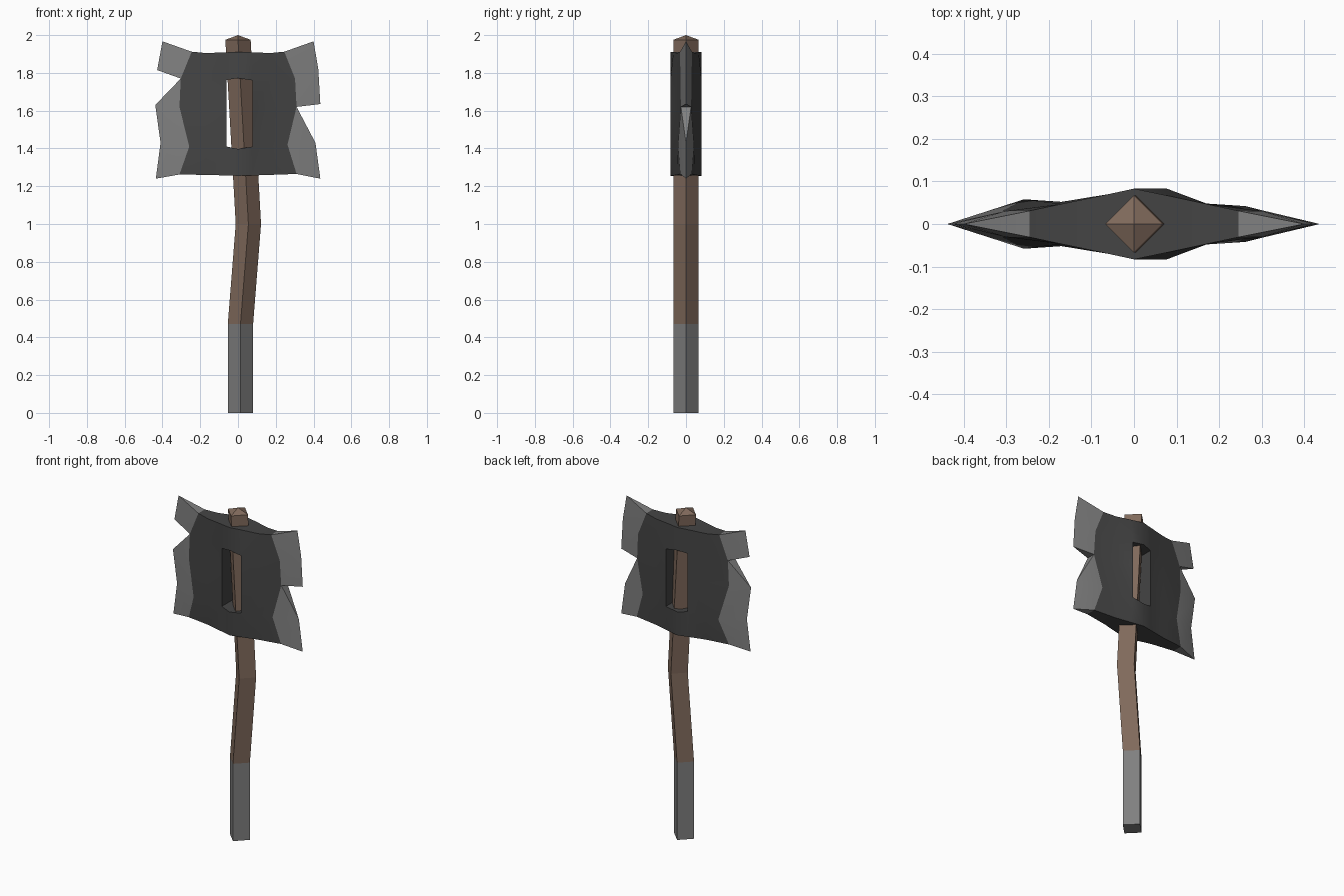
import bpy, bmesh, math

if "Cube" in bpy.data.objects:
    bpy.data.objects.remove(bpy.data.objects["Cube"])


def material(name, rgb):
    m = bpy.data.materials.new(name)
    m.diffuse_color = (*rgb, 1)
    m.use_nodes = True
    m.node_tree.nodes["Principled BSDF"].inputs["Base Color"].default_value = m.diffuse_color
    return m


WOOD = material("brown wood", (0.215, 0.143, 0.105))
GREY = material("grey steel", (0.215, 0.215, 0.215))
DARK = material("dark iron", (0.058, 0.058, 0.058))


class Builder:
    """Collects faces by coordinate, sharing vertices and skipping repeats."""

    def __init__(self):
        self.bm = bmesh.new()
        self.cache = {}

    def face(self, pts, mat=0):
        vs = []
        for p in pts:
            k = tuple(round(c, 4) for c in p)
            if k not in self.cache:
                self.cache[k] = self.bm.verts.new(k)
            if self.cache[k] not in vs:
                vs.append(self.cache[k])
        if len(vs) > 2 and not self.bm.faces.get(vs):
            self.bm.faces.new(vs).material_index = mat

    def finish(self, name, mats):
        bmesh.ops.recalc_face_normals(self.bm, faces=self.bm.faces[:])
        me = bpy.data.meshes.new(name)
        self.bm.to_mesh(me)
        self.bm.free()
        for m in mats:
            me.materials.append(m)
        ob = bpy.data.objects.new(name, me)
        bpy.context.collection.objects.link(ob)
        return ob


def diamond(x, z, r=0.067):
    return [(x + r, 0, z), (x, r, z), (x - r, 0, z), (x, -r, z)]


def shaft(name, path, mat, apex=None):
    """Four-sided bar along (x, z) stations, optionally pointed on top."""
    b = Builder()
    rings = [diamond(*p) for p in path]
    for lo, hi in zip(rings, rings[1:]):
        for i in range(4):
            j = (i + 1) % 4
            b.face([lo[i], lo[j], hi[j], hi[i]])
    b.face(rings[0][::-1])
    if apex:
        for i in range(4):
            b.face([rings[-1][i], rings[-1][(i + 1) % 4], apex])
    else:
        b.face(rings[-1])
    return b.finish(name, [mat])


# Grip and bent wooden handle
shaft("grip", [(0.013, 0), (0.013, 0.47)], GREY)
shaft("handle", [(0.013, 0.47), (0.055, 1.0), (0, 1.975)], WOOD, (0, 0, 2.0))

# Axe head: rows from bottom to top, each column is (x, half thickness, z)
rows = [
    [(-0.31, 0.03, 1.262), (-0.17, 0.047, 1.26), (-0.06, 0.07, 1.257), (0, 0.083, 1.255),
     (0.077, 0.067, 1.257), (0.17, 0.047, 1.26), (0.31, 0.03, 1.265)],
    [(-0.258, 0.058, 1.41), (-0.17, 0.052, 1.41), (-0.06, 0.07, 1.41), (0, 0.083, 1.397),
     (0.077, 0.083, 1.41), (0.17, 0.048, 1.41), (0.262, 0.042, 1.42)],
    [(-0.31, 0.03, 1.62), (-0.17, 0.047, 1.61), (-0.06, 0.07, 1.61), (0, 0.083, 1.61),
     (0.077, 0.083, 1.61), (0.17, 0.047, 1.61), (0.31, 0.027, 1.62)],
    [(-0.303, 0.03, 1.77), (-0.17, 0.047, 1.763), (-0.06, 0.07, 1.763), (0, 0.083, 1.772),
     (0.077, 0.083, 1.76), (0.17, 0.047, 1.763), (0.302, 0.03, 1.77)],
    [(-0.245, 0.031, 1.912), (-0.17, 0.047, 1.905), (-0.06, 0.07, 1.909), (0, 0.083, 1.911),
     (0.077, 0.067, 1.909), (0.17, 0.047, 1.905), (0.245, 0.031, 1.912)],
]
head = Builder()


def at(p, side):
    return (p[0], side * p[1], p[2])


def across(p, q):
    """Wall from front to back between two profile points."""
    head.face([at(p, -1), at(q, -1), at(q, 1), at(p, 1)], 0)


# Front and back plates, leaving the window open
for r in range(4):
    for c in range(6):
        if r in (1, 2) and c in (2, 3):
            continue
        a, b, d, e = rows[r][c], rows[r][c + 1], rows[r + 1][c + 1], rows[r + 1][c]
        for s in (-1, 1):
            head.face([at(a, s), at(b, s), at(d, s), at(e, s)])
# Top, bottom and window walls
for c in range(6):
    across(rows[0][c], rows[0][c + 1])
    across(rows[4][c], rows[4][c + 1])
for r in (1, 3):
    for c in (2, 3):
        across(rows[r][c], rows[r][c + 1])
for r in (1, 2):
    for c in (2, 4):
        across(rows[r][c], rows[r + 1][c])


# Cutting edges: wedges from the plate border out to sharp tips (x, z)
def blade(inner, tips):
    tips = [(x, 0, z) for x, z in tips]
    n = len(inner) - 1
    for i in range(n):
        for s in (-1, 1):
            head.face([at(inner[i], s), at(inner[i + 1], s), tips[i + 1], tips[i]], 1)
    for i in (0, n):
        head.face([at(inner[i], -1), at(inner[i], 1), tips[i]], 1)


left = [r[0] for r in rows]
right = [r[-1] for r in rows]
blade(left[3:], [(-0.428, 1.815), (-0.40, 1.967)])
blade(left[:4], [(-0.435, 1.24), (-0.41, 1.43), (-0.438, 1.63), (-0.438, 1.63)])
blade(right[2:], [(0.436, 1.635), (0.425, 1.82), (0.40, 1.967)])
blade(right[:3], [(0.436, 1.24), (0.41, 1.43), (0.41, 1.43)])

ob = head.finish("axe_head", [DARK, GREY])
bpy.context.view_layer.objects.active = ob
ob.select_set(True)
bpy.ops.object.shade_smooth_by_angle(angle=math.radians(20))
